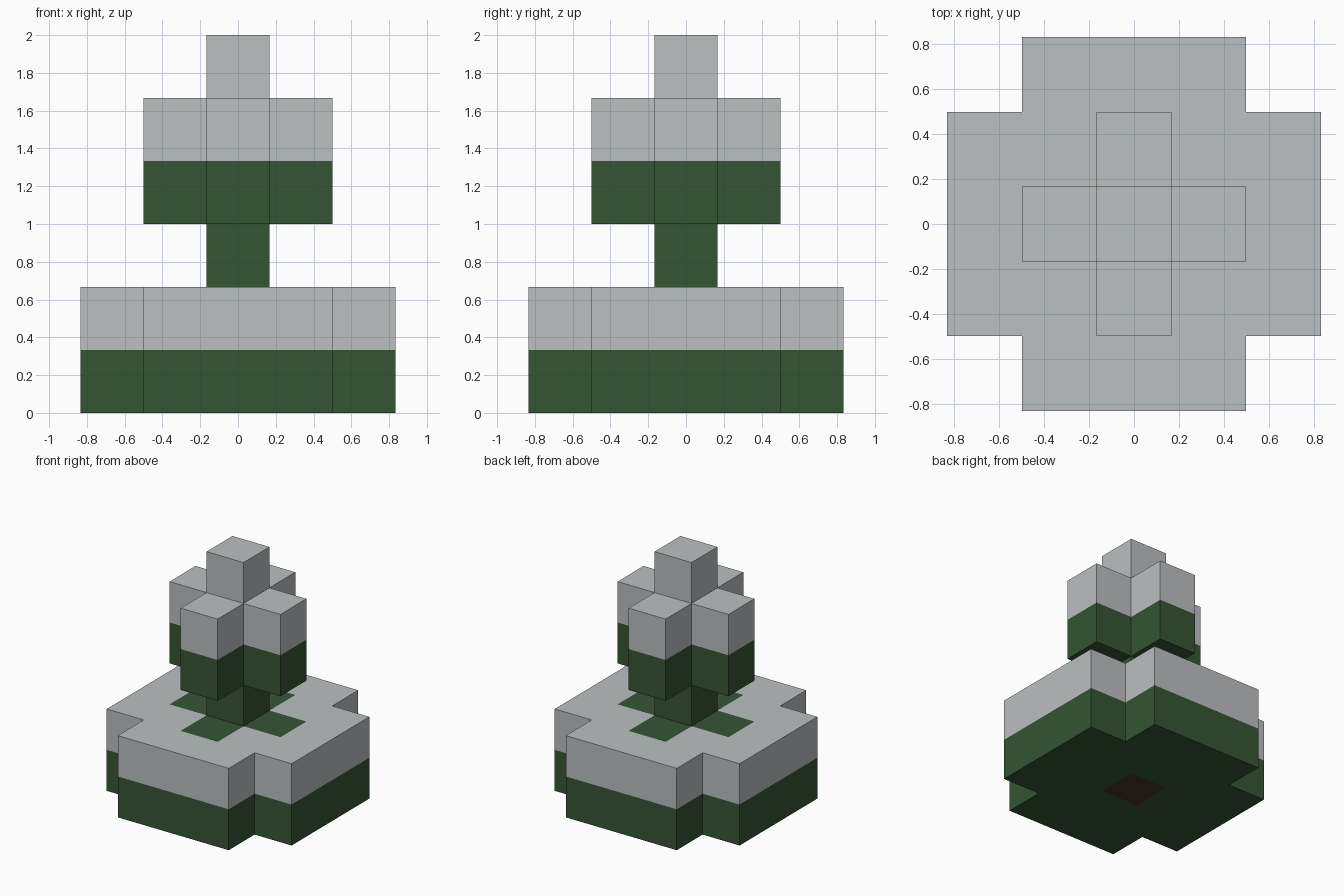
import bpy
import bmesh

cube = bpy.data.objects.get("Cube")
if cube:
    bpy.data.objects.remove(cube, do_unlink=True)

U = 1 / 3  # edge of one block


def material(name, rgb):
    m = bpy.data.materials.new(name)
    m.use_nodes = True
    m.diffuse_color = (*rgb, 1)
    m.node_tree.nodes["Principled BSDF"].inputs["Base Color"].default_value = (*rgb, 1)
    return m


MATERIALS = [material("leaf green", (0.035, 0.09, 0.034)),
             material("snow grey", (0.5, 0.525, 0.53)),
             material("bark brown", (0.06, 0.037, 0.022))]
GREEN, SNOW, BARK = range(3)


def tier(name, width, base, layers, colour):
    """Square of blocks without its corners, raised layer by layer.
    Coordinates are in blocks; colour(x, y, z, normal) picks the material."""
    bm = bmesh.new()
    bmesh.ops.create_grid(bm, x_segments=width, y_segments=width, size=width / 2)
    if width > 1:
        reach = width // 2 - 0.1
        corners = [f for f in bm.faces
                   if min(abs(c) for c in f.calc_center_median().xy) > reach]
        bmesh.ops.delete(bm, geom=corners, context="FACES")
    top = bm.faces[:]
    for i in range(layers):
        result = bmesh.ops.extrude_face_region(bm, geom=top, use_keep_orig=(i == 0))
        top = [g for g in result["geom"] if isinstance(g, bmesh.types.BMFace)]
        bmesh.ops.translate(bm, vec=(0, 0, 1), verts=list({v for f in top for v in f.verts}))
    bmesh.ops.translate(bm, vec=(0, 0, base), verts=bm.verts)
    bmesh.ops.recalc_face_normals(bm, faces=bm.faces)

    # Colour by position, and drop the hidden faces where tiers meet
    hidden = []
    for f in bm.faces:
        c = f.calc_center_median()
        f.material_index = colour(c.x, c.y, c.z, f.normal)
        if c.xy.length < 0.1 and any(abs(c.z - z) < 0.1 for z in (2, 3, 5)):
            hidden.append(f)
    bmesh.ops.delete(bm, geom=hidden, context="FACES")
    bmesh.ops.scale(bm, vec=(U, U, U), verts=bm.verts)

    mesh = bpy.data.meshes.new(name)
    bm.to_mesh(mesh)
    bm.free()
    for m in MATERIALS:
        mesh.materials.append(m)
    bpy.context.collection.objects.link(bpy.data.objects.new(name, mesh))


def lower_colour(x, y, z, normal):
    if normal.z < -0.5:  # trunk end shows in the underside
        return BARK if abs(x) + abs(y) < 0.1 else GREEN
    if normal.z > 0.5:   # no snow in the shelter of the upper branches
        return GREEN if abs(x) + abs(y) < 1.1 else SNOW
    return SNOW if z > 1 else GREEN


tier("lower_branches", 5, 0, 2, lower_colour)
tier("stem", 1, 2, 1, lambda x, y, z, n: GREEN)
tier("upper_branches", 3, 3, 2, lambda x, y, z, n: SNOW if z > 4 else GREEN)
tier("snowy_tip", 1, 5, 1, lambda x, y, z, n: SNOW)
